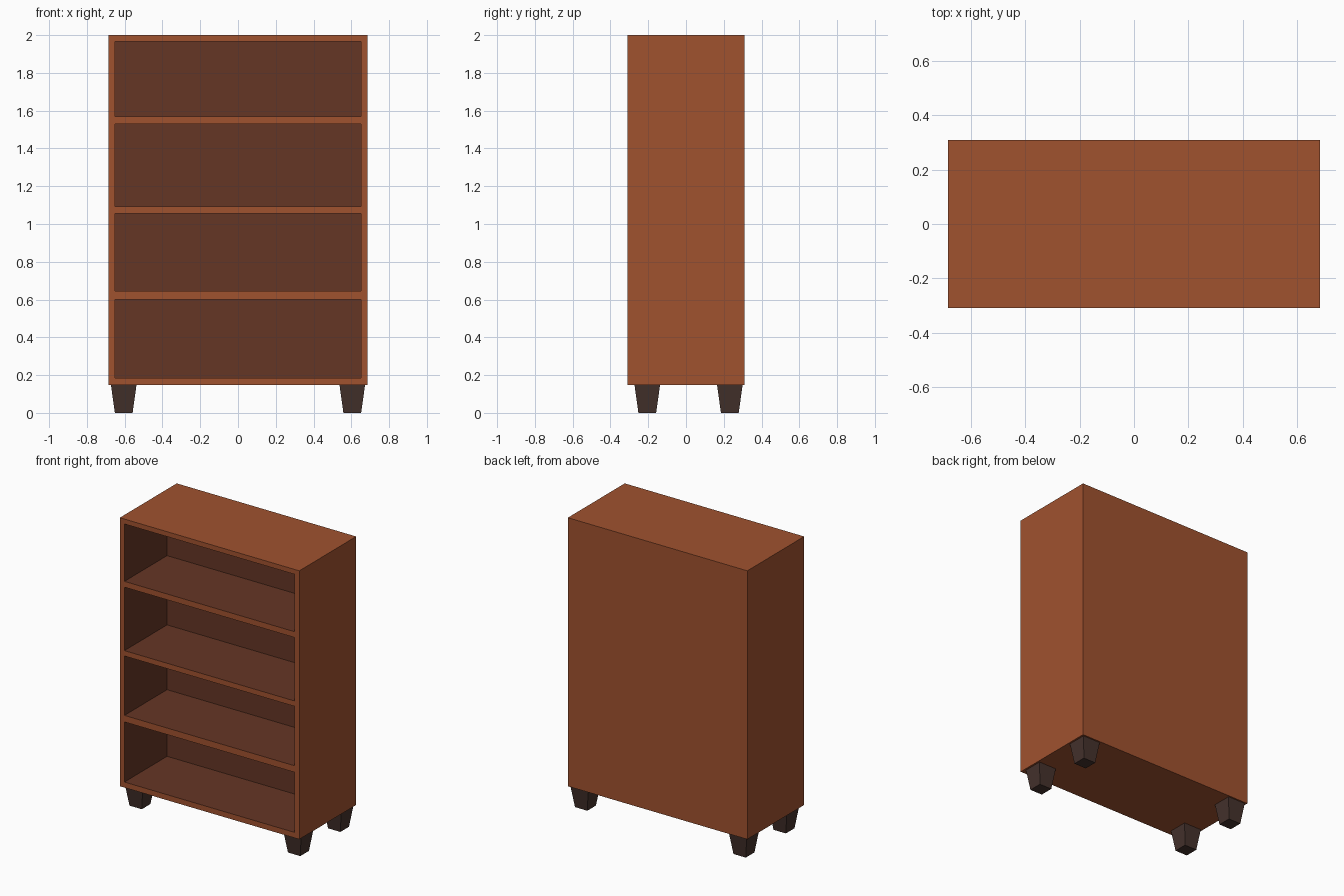
import bpy
import bmesh
from mathutils import Vector

cube = bpy.data.objects.get("Cube")
if cube:
    bpy.data.objects.remove(cube)


def make_material(name, rgb):
    """Flat material from 8-bit sRGB values, stored as linear."""
    linear = [((c / 255 + 0.055) / 1.055) ** 2.4 for c in rgb] + [1]
    mat = bpy.data.materials.new(name)
    mat.use_nodes = True
    mat.diffuse_color = linear
    bsdf = mat.node_tree.nodes["Principled BSDF"]
    bsdf.inputs["Base Color"].default_value = linear
    bsdf.inputs["Roughness"].default_value = 0.8
    return mat


def make_object(name, bm, materials):
    bmesh.ops.recalc_face_normals(bm, faces=bm.faces)
    mesh = bpy.data.meshes.new(name)
    bm.to_mesh(mesh)
    bm.free()
    for mat in materials:
        mesh.materials.append(mat)
    obj = bpy.data.objects.new(name, mesh)
    bpy.context.collection.objects.link(obj)
    return obj


wood = make_material("reddish wood", (160, 82, 47))
dark_wood = make_material("dark wood interior", (101, 54, 37))
leg_wood = make_material("blackish brown legs", (69, 50, 44))

HALF_W, HALF_D = 0.685, 0.31
BASE, TOP = 0.147, 2.0
INNER_W = 0.65
BACK_WALL = 0.155
OPENINGS = [(0.185, 0.6), (0.645, 1.055), (1.092, 1.53), (1.57, 1.966)]

# Cabinet: front frame as a grid, with the bays pushed in
xs = [-HALF_W, -INNER_W, INNER_W, HALF_W]
zs = [BASE] + [z for bay in OPENINGS for z in bay] + [TOP]
bm = bmesh.new()
grid = [[bm.verts.new((x, -HALF_D, z)) for x in xs] for z in zs]
bays = []
for row in range(len(zs) - 1):
    for col in range(len(xs) - 1):
        low, high = grid[row], grid[row + 1]
        face = bm.faces.new((low[col], low[col + 1], high[col + 1], high[col]))
        if col == 1 and row % 2 == 1:
            bays.append(face)

# Outer sides and back panel
rim = [e for e in bm.edges if e.is_boundary]
outer = bmesh.ops.extrude_edge_only(bm, edges=rim)["geom"]
bmesh.ops.translate(bm, vec=(0, 2 * HALF_D, 0),
                    verts=[g for g in outer if isinstance(g, bmesh.types.BMVert)])
bmesh.ops.holes_fill(bm, edges=[e for e in bm.edges if e.is_boundary], sides=0)

# Recessed shelf bays with dark lining
for bay in bays:
    pushed = bmesh.ops.extrude_discrete_faces(bm, faces=[bay])["faces"][0]
    bmesh.ops.translate(bm, vec=(0, BACK_WALL + HALF_D, 0), verts=pushed.verts)
    pushed.material_index = 1
    for edge in pushed.edges:
        for face in edge.link_faces:
            face.material_index = 1
make_object("bookcase_body", bm, [wood, dark_wood])

# Tapered square legs
LEG_TOP, LEG_FOOT = 0.0675, 0.047
for depth_name, y in (("front", -0.205), ("back", 0.232)):
    for side_name, x in (("right", -0.605), ("left", 0.605)):
        bm = bmesh.new()
        bmesh.ops.create_cube(bm, size=2)
        for v in bm.verts:
            half = LEG_TOP if v.co.z > 0 else LEG_FOOT
            z = BASE if v.co.z > 0 else 0
            v.co = Vector((x + v.co.x * half, y + v.co.y * half, z))
        make_object(f"{depth_name}_{side_name}_leg", bm, [leg_wood])
